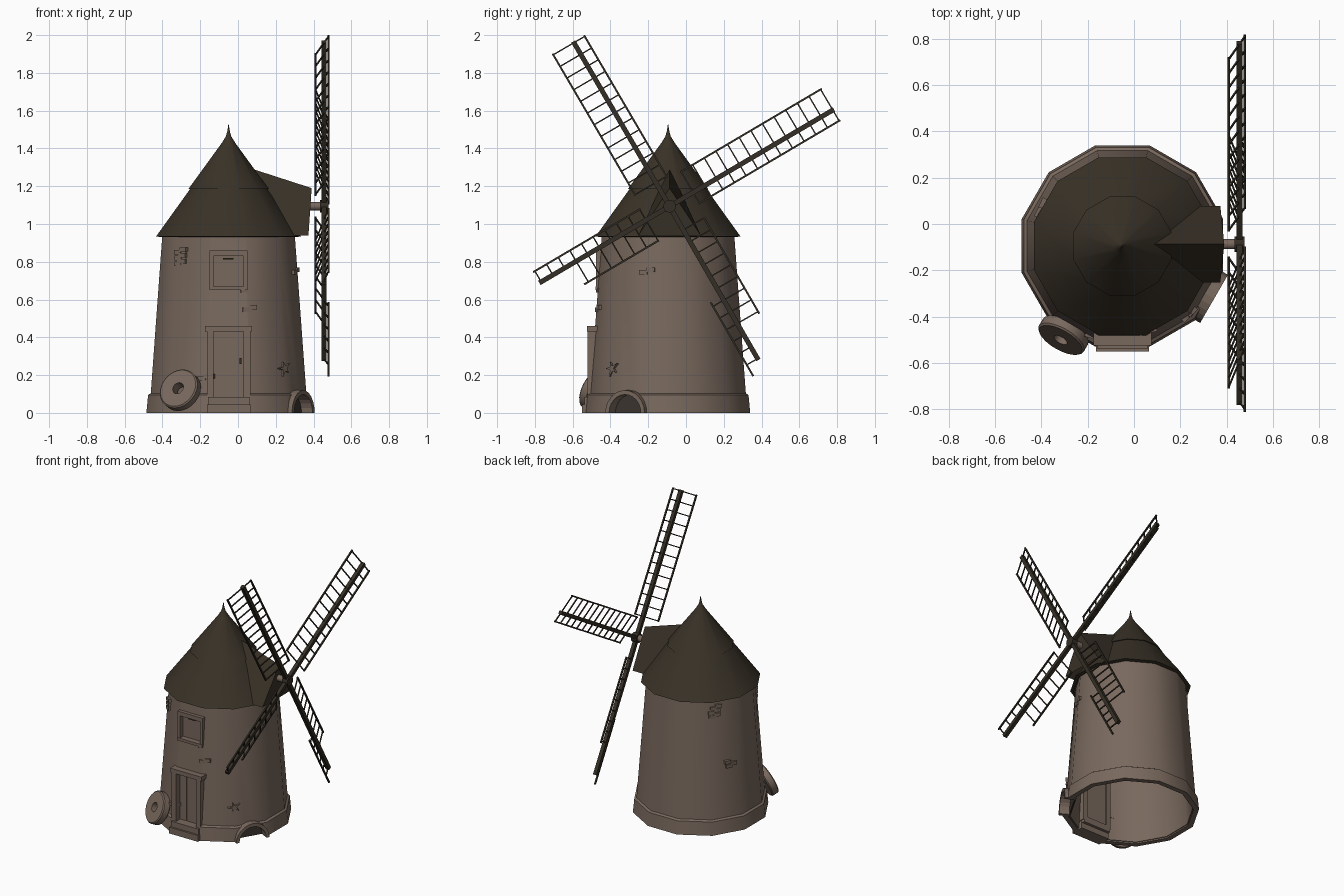
import bpy, bmesh, math, random
from mathutils import Matrix, Vector

random.seed(4)
if "Cube" in bpy.data.objects:
    bpy.data.objects.remove(bpy.data.objects["Cube"])

AXIS = Vector((-0.05, -0.095, 0))
SIDES = 12
FRONT = -90


def material(name, color):
    m = bpy.data.materials.new(name)
    m.use_nodes = True
    m.diffuse_color = (*color, 1)
    m.node_tree.nodes["Principled BSDF"].inputs["Base Color"].default_value = (*color, 1)
    return m


STONE = material("weathered stone", (0.19, 0.14, 0.11))
ROOF = material("dark roof", (0.04, 0.031, 0.02))
WOOD = material("dark timber", (0.034, 0.027, 0.018))
SHADE = material("dark hollow", (0.045, 0.036, 0.029))


def finish(name, bm, mat, matrix=Matrix(), smooth=None):
    bmesh.ops.recalc_face_normals(bm, faces=bm.faces)
    mesh = bpy.data.meshes.new(name)
    bm.to_mesh(mesh)
    bm.free()
    obj = bpy.data.objects.new(name, mesh)
    bpy.context.collection.objects.link(obj)
    mesh.materials.append(mat)
    mesh.transform(matrix)
    if smooth:
        for o in bpy.context.selected_objects:
            o.select_set(False)
        obj.select_set(True)
        bpy.context.view_layer.objects.active = obj
        bpy.ops.object.shade_smooth_by_angle(angle=math.radians(smooth))
    return obj


def on_wall(angle):
    """Frame with x pointing out of the tower, y along the wall, z up."""
    return Matrix.Translation(AXIS) @ Matrix.Rotation(math.radians(angle), 4, 'Z')


def add_box(bm, xs, ys, zs):
    lo, hi = Vector((xs[0], ys[0], zs[0])), Vector((xs[1], ys[1], zs[1]))
    bmesh.ops.create_cube(bm, size=1, matrix=Matrix.Translation((lo + hi) / 2)
                          @ Matrix.Diagonal((*(hi - lo), 1)))


def wall_box(name, angle, xs, ys, zs, mat=STONE):
    bm = bmesh.new()
    add_box(bm, xs, ys, zs)
    return finish(name, bm, mat, on_wall(angle))


def lathe(name, profile, mat, closed=False, smooth=40):
    """Twelve-sided turned shape; radii are measured to the flats."""
    bm = bmesh.new()
    k = 1 / math.cos(math.pi / SIDES)
    rings = []
    for r, z in profile:
        rings.append([bm.verts.new((r * k * math.cos(a), r * k * math.sin(a), z))
                      for a in [(i + 0.5) * math.tau / SIDES for i in range(SIDES)]])
    pairs = list(zip(rings, rings[1:]))
    if closed:
        pairs.append((rings[-1], rings[0]))
    for a, b in pairs:
        for i in range(SIDES):
            j = (i + 1) % SIDES
            bm.faces.new((a[i], a[j], b[j], b[i]))
    return finish(name, bm, mat, Matrix.Translation(AXIS), smooth)


def extrude_outline(name, points, x0, x1, mat, matrix):
    """Flat outline in the y-z plane, thickened along x."""
    bm = bmesh.new()
    face = bm.faces.new([bm.verts.new((x0, y, z)) for y, z in points])
    out = bmesh.ops.extrude_face_region(bm, geom=[face])
    bmesh.ops.translate(bm, vec=(x1 - x0, 0, 0),
                        verts=[v for v in out["geom"] if isinstance(v, bmesh.types.BMVert)])
    return finish(name, bm, mat, matrix)


def half_circle(r, n=12):
    return [(r * math.cos(math.pi * i / n), r * math.sin(math.pi * i / n)) for i in range(n + 1)]


def cut(target, cutter):
    mod = target.modifiers.new("cut", 'BOOLEAN')
    mod.object, mod.solver = cutter, 'EXACT'
    bpy.context.view_layer.objects.active = target
    bpy.ops.object.modifier_apply(modifier=mod.name)


# Hollow tower and plinth, with openings for door, window and culvert
tower = lathe("tower_wall", [(0.418, 0.01), (0.412, 0.1), (0.35, 0.95), (0.33, 0.95), (0.395, 0.01)],
              STONE, True)
plinth = lathe("plinth", [(0.435, 0), (0.426, 0.095), (0.41, 0.105), (0.4, 0)], STONE, True)
CULVERT = -30
cutters = [wall_box("door_cutter", FRONT, (0.3, 0.5), (-0.1, 0.1), (0.03, 0.44)),
           wall_box("window_cutter", FRONT, (0.3, 0.5), (-0.085, 0.085), (0.665, 0.835)),
           extrude_outline("culvert_cutter", half_circle(0.105) + [(-0.105, -0.05), (0.105, -0.05)],
                           0.3, 0.5, STONE, on_wall(CULVERT))]
for c in cutters:
    cut(tower, c)
    cut(plinth, c)
    bpy.data.objects.remove(c)

# Doorway
for side, s in (("left", 1), ("right", -1)):
    wall_box(f"door_jamb_{side}", FRONT, (0.34, 0.426), sorted((s * 0.08, s * 0.115)), (0.06, 0.43))
    wall_box(f"window_jamb_{side}", FRONT, (0.32, 0.381), sorted((s * 0.08, s * 0.1)), (0.655, 0.85))
wall_box("door_lintel", FRONT, (0.34, 0.43), (-0.125, 0.125), (0.43, 0.46))
wall_box("door_panel", FRONT, (0.35, 0.375), (-0.09, 0.09), (0.06, 0.44))
for i, y in enumerate((-0.055, 0, 0.055)):
    wall_box(f"door_plank_{i}", FRONT, (0.37, 0.38), (y - 0.025, y + 0.025), (0.085, 0.41))
wall_box("door_handle", FRONT, (0.37, 0.395), (0.058, 0.068), (0.26, 0.29), WOOD)
wall_box("lower_step", FRONT, (0.36, 0.455), (-0.115, 0.115), (0, 0.045))
wall_box("upper_step", FRONT, (0.34, 0.442), (-0.11, 0.11), (0.04, 0.085))

# Window
wall_box("window_head", FRONT, (0.32, 0.381), (-0.1, 0.1), (0.83, 0.86))
wall_box("window_sill", FRONT, (0.32, 0.385), (-0.1, 0.1), (0.65, 0.67))
wall_box("window_shutter", FRONT, (0.325, 0.345), (-0.085, 0.085), (0.66, 0.84))
wall_box("shutter_bar", FRONT, (0.34, 0.36), (-0.03, 0.025), (0.812, 0.82), WOOD)

# Culvert arch
extrude_outline("culvert_arch", half_circle(0.12) + half_circle(0.097)[::-1], 0.38, 0.457,
                STONE, on_wall(CULVERT))
extrude_outline("culvert_back", half_circle(0.11), 0.38, 0.39, SHADE, on_wall(CULVERT))

# Two-tier roof with spire
lathe("lower_roof", [(0.36, 0.93), (0.383, 0.935), (0.2, 1.19)], ROOF)
lathe("upper_roof", [(0.195, 1.19), (0.213, 1.185), (0.035, 1.43), (0.014, 1.465), (0.007, 1.49), (0.0005, 1.53)],
      ROOF)

# Gabled dormer carrying the sail shaft
bm = bmesh.new()
ridge_in, ridge_out, in_l, in_r, out_l, out_r = [bm.verts.new(p) for p in (
    (0.1, 0, 1.3), (0.44, 0, 1.19), (0.2, 0.165, 0.94), (0.2, -0.165, 0.94),
    (0.423, 0.165, 0.94), (0.423, -0.165, 0.94))]
for f in ((ridge_in, ridge_out, out_l, in_l), (ridge_in, in_r, out_r, ridge_out),
          (ridge_out, out_r, out_l)):
    bm.faces.new(f)
finish("dormer", bm, ROOF, on_wall(0) @ Matrix.Translation((0, 0.008, 0)))

# Shaft and hub
HUB = Vector((0.455, -0.087, 1.094))


def rod(name, x0, x1, r, mat):
    bm = bmesh.new()
    bmesh.ops.create_cone(bm, cap_ends=True, segments=12, radius1=r, radius2=r, depth=x1 - x0,
                          matrix=Matrix.Translation(((x0 + x1) / 2, HUB.y, HUB.z))
                          @ Matrix.Rotation(math.pi / 2, 4, 'Y'))
    finish(name, bm, mat, smooth=40)


rod("sail_shaft", 0.2, 0.45, 0.022, STONE)
rod("sail_hub", 0.435, 0.478, 0.034, WOOD)

# Sails: spar, two rails and rungs; two of them are broken
WIDE, NARROW, START = (-0.045, 0.127), (0.024, -0.066), 0.14


def add_bar(bm, p, q, t):
    p, q = Vector(p), Vector(q)
    turn = (q - p).to_track_quat('Z', 'Y').to_matrix().to_4x4()
    bmesh.ops.create_cube(bm, size=1, matrix=Matrix.Translation((p + q) / 2) @ turn
                          @ Matrix.Diagonal((t, t, (q - p).length, 1)))


def sail(name, angle, spar=1.01, wide=1.01, narrow=1.01, narrow_start=START):
    bm = bmesh.new()
    add_bar(bm, (0, 0, 0), (0, spar, 0), 0.026)
    for (x, v), a, b in ((WIDE, START, wide), (NARROW, narrow_start, narrow)):
        add_bar(bm, (x, a, v), (x, b, v), 0.01)
    for i in range(13):
        u = START + 0.005 + i * 0.0715
        ends = [(x, u, v) if a <= u <= b else (0, u, 0)
                for (x, v), a, b in ((WIDE, START, wide), (NARROW, narrow_start, narrow))]
        if ends[0] != ends[1]:
            add_bar(bm, ends[0], ends[1], 0.007)
    finish(name, bm, WOOD, Matrix.Translation(HUB) @ Matrix.Rotation(math.radians(angle), 4, 'X'))


sail("sail_upper_front", 120.3)
sail("sail_upper_back", 30.5)
sail("sail_lower_front", 210.5, spar=0.8, wide=0.6, narrow=0.8)
sail("sail_lower_back", 300, spar=0.94, wide=0.73, narrow=1.0, narrow_start=0.55)

# Leaning millstone
bm = bmesh.new()
rings = [[bm.verts.new((x, r * math.cos(a), r * math.sin(a)))
          for a in [i * math.tau / 24 for i in range(24)]]
         for x, r in ((-0.027, 0.032), (0.027, 0.032), (0.027, 0.105), (0.02, 0.112),
                      (-0.02, 0.112), (-0.027, 0.105))]
for a, b in zip(rings, rings[1:] + rings[:1]):
    for i in range(24):
        bm.faces.new((a[i], a[i - 1], b[i - 1], b[i]))
finish("millstone", bm, STONE, Matrix.Translation((-0.305, -0.48, 0.12))
       @ Matrix.Rotation(math.radians(-120), 4, 'Z') @ Matrix.Rotation(math.radians(-24), 4, 'Y'), 35)

# Exposed bricks where the render has fallen away
for k, (angle, z, count) in enumerate(((-133, 0.82, 6), (-74, 0.545, 2), (-75, 0.65, 1), (-17, 0.745, 2),
                                       (140, 0.85, 6), (155, 0.46, 3), (-107, 0.18, 2))):
    bm = bmesh.new()
    r = 0.416 - 0.073 * z
    for i in range(count):
        y = (i % 2 - 0.5) * 0.035 + random.uniform(-0.008, 0.008)
        h = z + (i // 2 - (count - 1) // 4) * 0.03 + (i % 2) * 0.014
        add_box(bm, (r - 0.02, r + 0.018), (y - 0.022, y + 0.022), (h - 0.012, h + 0.012))
    finish(f"exposed_bricks_{k}", bm, STONE, on_wall(angle))

# Jagged chip in the wall
star = [(r * math.cos(i * math.pi / 5), 0.235 + r * math.sin(i * math.pi / 5))
        for i, r in enumerate(random.choice((0.035, 0.045)) if i % 2 else 0.015 for i in range(10))]
extrude_outline("wall_chip", star, 0.405, 0.424, STONE, on_wall(-45))
